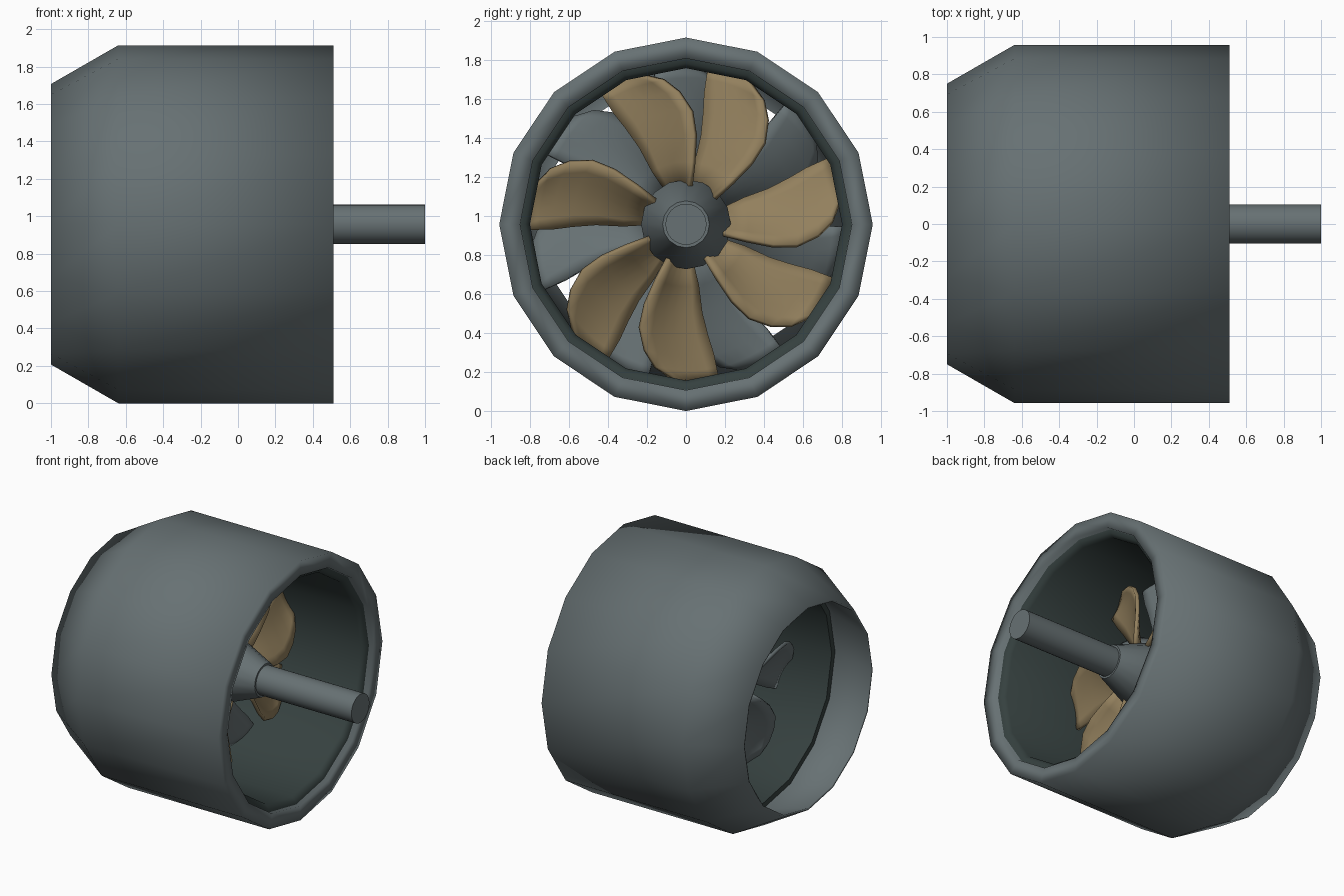
import bpy, bmesh, math

if "Cube" in bpy.data.objects:
    bpy.data.objects.remove(bpy.data.objects["Cube"], do_unlink=True)

CZ = 0.957  # height of the turning axis, which runs along x


def material(name, rgb):
    m = bpy.data.materials.new(name)
    m.use_nodes = True
    m.diffuse_color = (*rgb, 1)
    bsdf = next(n for n in m.node_tree.nodes if n.type == 'BSDF_PRINCIPLED')
    bsdf.inputs["Base Color"].default_value = (*rgb, 1)
    return m


GREY = material("slate grey", (0.135, 0.165, 0.172))
DARK = material("dark liner grey", (0.036, 0.052, 0.050))
TAN = material("bronze tan", (0.29, 0.215, 0.11))


def polar(x, r, a):
    return (x, r * math.sin(a), CZ + r * math.cos(a))


def finish(bm, name, mat, sharp=None):
    bmesh.ops.remove_doubles(bm, verts=bm.verts, dist=0.0005)
    bmesh.ops.recalc_face_normals(bm, faces=bm.faces)
    me = bpy.data.meshes.new(name)
    bm.to_mesh(me)
    bm.free()
    me.materials.append(mat)
    ob = bpy.data.objects.new(name, me)
    bpy.context.collection.objects.link(ob)
    bpy.ops.object.select_all(action='DESELECT')
    ob.select_set(True)
    bpy.context.view_layer.objects.active = ob
    if sharp is None:
        bpy.ops.object.shade_smooth()
    else:
        bpy.ops.object.shade_smooth_by_angle(angle=math.radians(sharp))
    return ob


def revolve(name, profile, sides, mat, closed=False, sharp=None):
    """Turn a profile of (x, radius) points around the axis."""
    bm = bmesh.new()
    rings = [[bm.verts.new(polar(x, r, math.tau * i / sides)) for i in range(sides)]
             for x, r in profile]
    pairs = list(zip(rings, rings[1:]))
    if closed:
        pairs.append((rings[-1], rings[0]))
    for a, b in pairs:
        for i in range(sides):
            j = (i + 1) % sides
            bm.faces.new((a[i], a[j], b[j], b[i]))
    return finish(bm, name, mat, sharp)


# Outer casing with tapered intake, and the dark sleeve inside it
revolve("casing", [(-1, 0.75), (-0.64, 0.957), (0.51, 0.957), (0.51, 0.85),
                   (-0.64, 0.84), (-0.995, 0.737)], 16, GREY, closed=True)
revolve("inner_sleeve", [(-0.63, 0.85), (0.475, 0.85), (0.47, 0.825), (0.44, 0.80),
                         (-0.63, 0.80)], 16, DARK, closed=True, sharp=40)

# Hub and drive shaft
revolve("hub", [(0.22, 0), (0.22, 0.12), (-0.06, 0.23), (-0.38, 0.23),
                (-0.46, 0.15), (-0.48, 0)], 16, GREY, sharp=50)
revolve("shaft", [(-0.3, 0), (-0.3, 0.105), (1, 0.105), (1, 0)], 32, GREY, sharp=40)

# Blade outline: radius, trailing angle, leading angle (degrees)
OUTLINE = [(0.19, -17, 20), (0.32, -19, 20), (0.46, -18, 19), (0.58, -19, 16),
           (0.68, -20, 10), (0.75, -20, 4), (0.80, -20, -4)]
STEPS = 6


def blade(name, angle, x_mid, depth, mat):
    """Swept, pitched and cambered blade; depth sets the axial pitch."""
    bm = bmesh.new()
    rows = []
    for r, lo, hi in OUTLINE:
        row = []
        for k in range(STEPS + 1):
            t = k / STEPS
            a = lo + (hi - lo) * t
            camber = 0.12 * depth * math.sin(math.pi * t)
            x = x_mid + depth * a / 40 - camber
            row.append(bm.verts.new(polar(x, r, math.radians(angle + a))))
        rows.append(row)
    for p, q in zip(rows, rows[1:]):
        for k in range(STEPS):
            bm.faces.new((p[k], p[k + 1], q[k + 1], q[k]))
    ob = finish(bm, name, mat, 45)
    solid = ob.modifiers.new("thickness", 'SOLIDIFY')
    solid.thickness = 0.025
    solid.offset = 0
    return ob


# Rear rotor, unevenly spaced, and the fixed vanes in front of it
for n, angle in enumerate([28, 85, 130, 188, 230, 288, 347]):
    blade(f"rotor_blade_{n + 1}", angle, -0.08, 0.19, TAN)
for n in range(7):
    blade(f"guide_vane_{n + 1}", 8 + n * 360 / 7, -0.33, -0.22, GREY)
